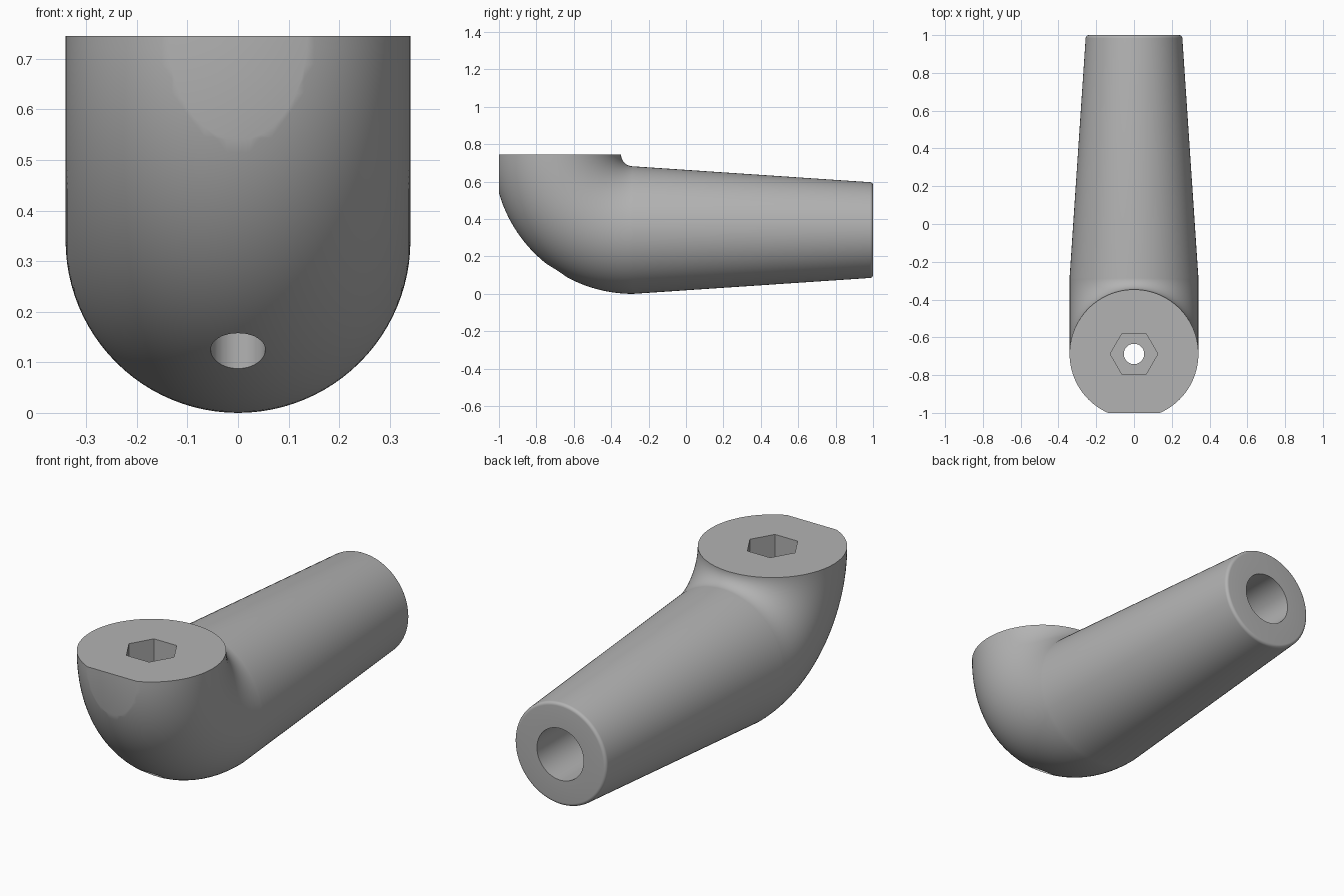
import bpy, bmesh, math
from mathutils import Vector

if "Cube" in bpy.data.objects:
    bpy.data.objects.remove(bpy.data.objects["Cube"])

SEG = 96
R, BEND, TOP, BEND_Y = 0.341, 0.404, 0.745, -0.284
AXIS_Z = TOP - BEND
HEAD_Y = BEND_Y - BEND

grey = bpy.data.materials.new("light_grey")
grey.diffuse_color = (0.45, 0.45, 0.45, 1)
grey.use_nodes = True
grey.node_tree.nodes["Principled BSDF"].inputs["Base Color"].default_value = grey.diffuse_color


def new_object(name, bm):
    bmesh.ops.recalc_face_normals(bm, faces=bm.faces)
    mesh = bpy.data.meshes.new(name)
    bm.to_mesh(mesh)
    bm.free()
    obj = bpy.data.objects.new(name, mesh)
    bpy.context.collection.objects.link(obj)
    mesh.materials.append(grey)
    return obj


def prism(name, sides, radius, z0, z1):
    """Vertical prism on the head axis, first corner on +x."""
    bm = bmesh.new()
    rings = [[bm.verts.new((radius * math.cos(2 * math.pi * i / sides),
                            HEAD_Y + radius * math.sin(2 * math.pi * i / sides), z))
              for i in range(sides)] for z in (z0, z1)]
    for i in range(sides):
        j = (i + 1) % sides
        bm.faces.new((rings[0][i], rings[0][j], rings[1][j], rings[1][i]))
    for ring in rings:
        bm.faces.new(ring)
    return new_object(name, bm)


# Sections as (centre, in-plane direction, radius)
sections = []
# Elbow from the vertical head into the horizontal arm
for k in range(41):
    t = math.pi / 2 * k / 40
    u = Vector((0, -math.cos(t), -math.sin(t)))
    sections.append((Vector((0, BEND_Y, TOP)) + BEND * u, u, R))
# Tapered arm, rounded rim and blind bore in its end
end_r, rim, bore_r, bore_y = 0.256, 0.016, 0.13, 0.2
arm = [(1 - rim, end_r)]
arm += [(1 - rim + rim * math.sin(a), end_r - rim + rim * math.cos(a))
        for a in (math.pi / 12 * k for k in range(1, 7))]
arm += [(1, bore_r), (bore_y, bore_r)]
sections += [(Vector((0, y, AXIS_Z)), Vector((0, 0, -1)), r) for y, r in arm]

bm = bmesh.new()
rings = []
for centre, u, r in sections:
    rings.append([bm.verts.new(centre + r * (math.cos(a) * u + math.sin(a) * Vector((1, 0, 0))))
                  for a in (2 * math.pi * i / SEG for i in range(SEG))])
for a, b in zip(rings, rings[1:]):
    for i in range(SEG):
        j = (i + 1) % SEG
        bm.faces.new((a[i], a[j], b[j], b[i]))
bm.faces.new(rings[0])
bm.faces.new(rings[-1])
handle = new_object("elbow_handle", bm)

# Cutters: hex pocket, through hole, flat on the front of the head
hex_cut = prism("hex_pocket_cutter", 6, 0.126, 0.4, 0.9)
hole_cut = prism("bolt_hole_cutter", 48, 0.054, -0.1, 0.5)
bm = bmesh.new()
bmesh.ops.create_cube(bm, size=1)
bmesh.ops.scale(bm, vec=(1, 1, 2), verts=bm.verts)
bmesh.ops.translate(bm, vec=(0, -1.5, 0.5), verts=bm.verts)
flat_cut = new_object("front_flat_cutter", bm)

bpy.context.view_layer.objects.active = handle
for cutter in (hex_cut, hole_cut, flat_cut):
    mod = handle.modifiers.new(cutter.name, "BOOLEAN")
    mod.operation, mod.solver, mod.object = "DIFFERENCE", "EXACT", cutter
    bpy.ops.object.modifier_apply(modifier=mod.name)
    bpy.data.objects.remove(cutter)

# Smooth shading with sharp rims
bpy.ops.object.select_all(action="DESELECT")
handle.select_set(True)
bpy.ops.object.shade_smooth_by_angle(angle=math.radians(30))
